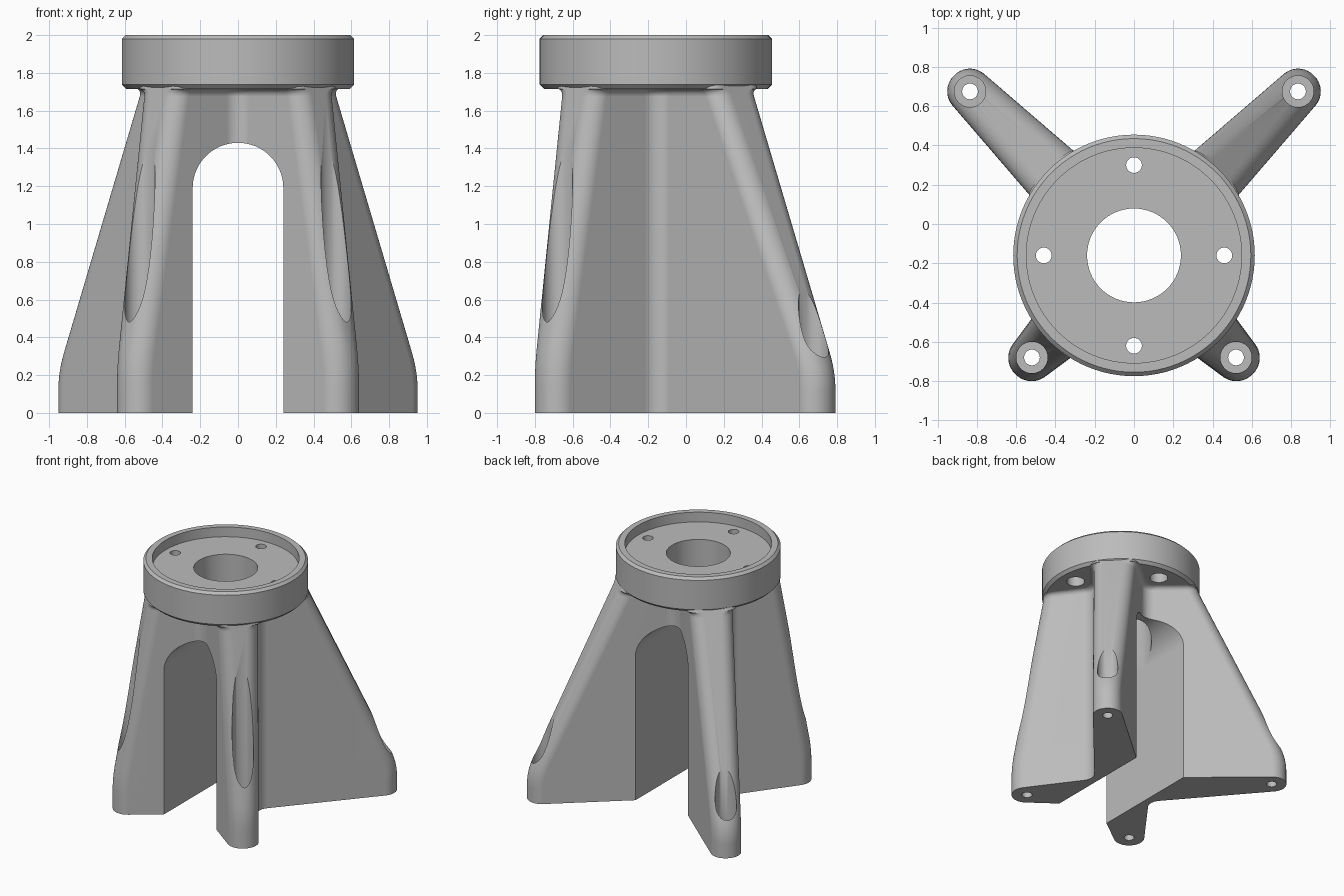
import bpy, bmesh, math
from mathutils import Vector
from mathutils.geometry import intersect_line_line_2d

if "Cube" in bpy.data.objects:
    bpy.data.objects.remove(bpy.data.objects["Cube"])

CY = -0.16                      # y of the flange axis
grey = bpy.data.materials.new("cast_grey")
grey.diffuse_color = (0.5, 0.5, 0.5, 1)
grey.use_nodes = True
grey.node_tree.nodes["Principled BSDF"].inputs["Base Color"].default_value = grey.diffuse_color


def make(name, bm):
    bmesh.ops.recalc_face_normals(bm, faces=bm.faces)
    me = bpy.data.meshes.new(name)
    bm.to_mesh(me)
    bm.free()
    ob = bpy.data.objects.new(name, me)
    bpy.context.collection.objects.link(ob)
    me.materials.append(grey)
    return ob


def loft(name, rings):
    """Skin closed rings of equal length and cap both ends."""
    bm = bmesh.new()
    vs = [[bm.verts.new(p) for p in r] for r in rings]
    n = len(vs[0])
    for a, b in zip(vs, vs[1:]):
        for i in range(n):
            j = (i + 1) % n
            bm.faces.new((a[i], a[j], b[j], b[i]))
    bm.faces.new(vs[0][::-1])
    bm.faces.new(vs[-1])
    return make(name, bm)


def lathe(name, x, y, profile, n=64):
    """Stack of circles (radius, z)."""
    return loft(name, [[(x + r * math.cos(2 * math.pi * i / n),
                         y + r * math.sin(2 * math.pi * i / n), z)
                        for i in range(n)] for r, z in profile])


def fillet(prev, cur, nxt, r, n):
    """Round a 2D corner with n + 1 points."""
    a, b = (prev - cur).normalized(), (nxt - cur).normalized()
    half = a.angle(b) / 2
    c = cur + (a + b).normalized() * (r / math.sin(half))
    t = r / math.tan(half)
    p, q = cur + a * t - c, cur + b * t - c
    ang = p.angle(q)
    return [c + (p * math.sin((1 - k / n) * ang) + q * math.sin(k / n * ang)) / math.sin(ang)
            for k in range(n + 1)]


# Legs: foot distance, foot radius, wall taper, slope start height, slope
BACK = (1.181, 0.115, 0.075, 0.22, 0.457)
FRONT = (0.735, 0.120, 0.150, 0.25, 0.174)
LEGS = [(45, BACK), (135, BACK), (225, FRONT), (315, FRONT)]


def reach(leg, z):
    s, r, k, zb, slope = leg
    h = 0.1
    if z <= zb - h:
        return s + r
    if z < zb + h:
        return s + r - slope * (z - zb + h) ** 2 / (4 * h)
    return s + r - slope * (z - zb)


def body_ring(z, flare):
    walls = []
    for deg, leg in LEGS:
        s, r, k, zb, slope = leg
        u = Vector((math.cos(math.radians(deg)), math.sin(math.radians(deg))))
        v = Vector((-u.y, u.x))
        hw = lambda d: r + k * (s - d) + flare
        D = reach(leg, z)
        walls.append((u * -0.3 - v * hw(-0.3), u * D - v * hw(D),
                      u * D + v * hw(D), u * -0.3 + v * hw(-0.3),
                      hw(D), math.atan(k), r + (0.1 - r) * z / 1.73))
    valley = []
    for i in range(4):
        p, q = walls[i - 1], walls[i]
        valley.append(intersect_line_line_2d(p[3], p[2], q[0], q[1]))
    pts = []
    for i, (_, a, b, _, hw, taper, R) in enumerate(walls):
        nr = min(R, 0.97 * hw / math.tan((math.pi / 2 - taper) / 2))
        pts += fillet(walls[i - 1][2], valley[i], a, 0.1, 8)
        pts += fillet(valley[i], a, b, nr, 10)
        pts += fillet(a, b, valley[(i + 1) % 4], nr, 10)
    return [(p.x, p.y + CY, z) for p in pts]


heights = [(0, 0), (0.12, 0), (0.15, 0), (0.185, 0), (0.22, 0), (0.25, 0),
           (0.285, 0), (0.32, 0), (0.35, 0), (1.675, 0)]
# concave blend into the flange
heights += [(1.675 + 0.04 * math.sin(t), 0.04 * (1 - math.cos(t)))
            for t in [math.pi / 2 * i / 5 for i in range(1, 6)]]
heights.append((1.75, 0.04))
stand = loft("four_leg_stand", [body_ring(z, f) for z, f in heights])

# Round flange with chamfered rims and a shallow recess
flange = lathe("flange", 0, CY, [(0.592, 1.715), (0.615, 1.738), (0.615, 1.98),
                                 (0.595, 2.0), (0.548, 2.0), (0.548, 1.92)], 96)

# Arch cutter running front to back
arch = [(-0.24, -0.2), (0.24, -0.2)] + [
    (0.24 * math.cos(math.pi * i / 32), 1.19 + 0.24 * math.sin(math.pi * i / 32))
    for i in range(33)]
cutters = [loft("arch_cutter", [[(x, y, z) for x, z in arch] for y in (-1.5, 1.5)])]

# Centre bore
cutters.append(lathe("bore_cutter", 0, CY, [(0.239, 1.19), (0.239, 2.2)]))
# Flange bolt holes, counterbored from below
for dx, dy in ((1, 0), (0, 1), (-1, 0), (0, -1)):
    cutters.append(lathe("bolt_cutter", 0.46 * dx, CY + 0.46 * dy,
                         [(0.07, 1.60), (0.07, 1.80), (0.04, 1.80), (0.04, 2.2)], 32))
# Foot screw holes with access pockets from above
for deg, leg in LEGS:
    a = math.radians(deg)
    cutters.append(lathe("foot_cutter", leg[0] * math.cos(a), CY + leg[0] * math.sin(a),
                         [(0.04, -0.1), (0.04, 0.2), (0.08, 0.2), (0.08, 1.7)], 40))


def boolean(ob, other, op):
    m = ob.modifiers.new(op.lower(), 'BOOLEAN')
    m.object, m.operation, m.solver = other, op, 'EXACT'


boolean(stand, flange, 'UNION')
for c in cutters:
    boolean(stand, c, 'DIFFERENCE')
bpy.context.view_layer.update()
dg = bpy.context.evaluated_depsgraph_get()
baked = bpy.data.meshes.new_from_object(stand.evaluated_get(dg))
stand.modifiers.clear()
stand.data = baked
for c in cutters + [flange]:
    bpy.data.objects.remove(c, do_unlink=True)

# Smooth rounds, crisp edges, flat-looking walls
bpy.ops.object.select_all(action='DESELECT')
bpy.context.view_layer.objects.active = stand
stand.select_set(True)
bpy.ops.object.shade_smooth_by_angle(angle=math.radians(30))
wn = stand.modifiers.new("weighted_normals", 'WEIGHTED_NORMAL')
wn.keep_sharp = True
